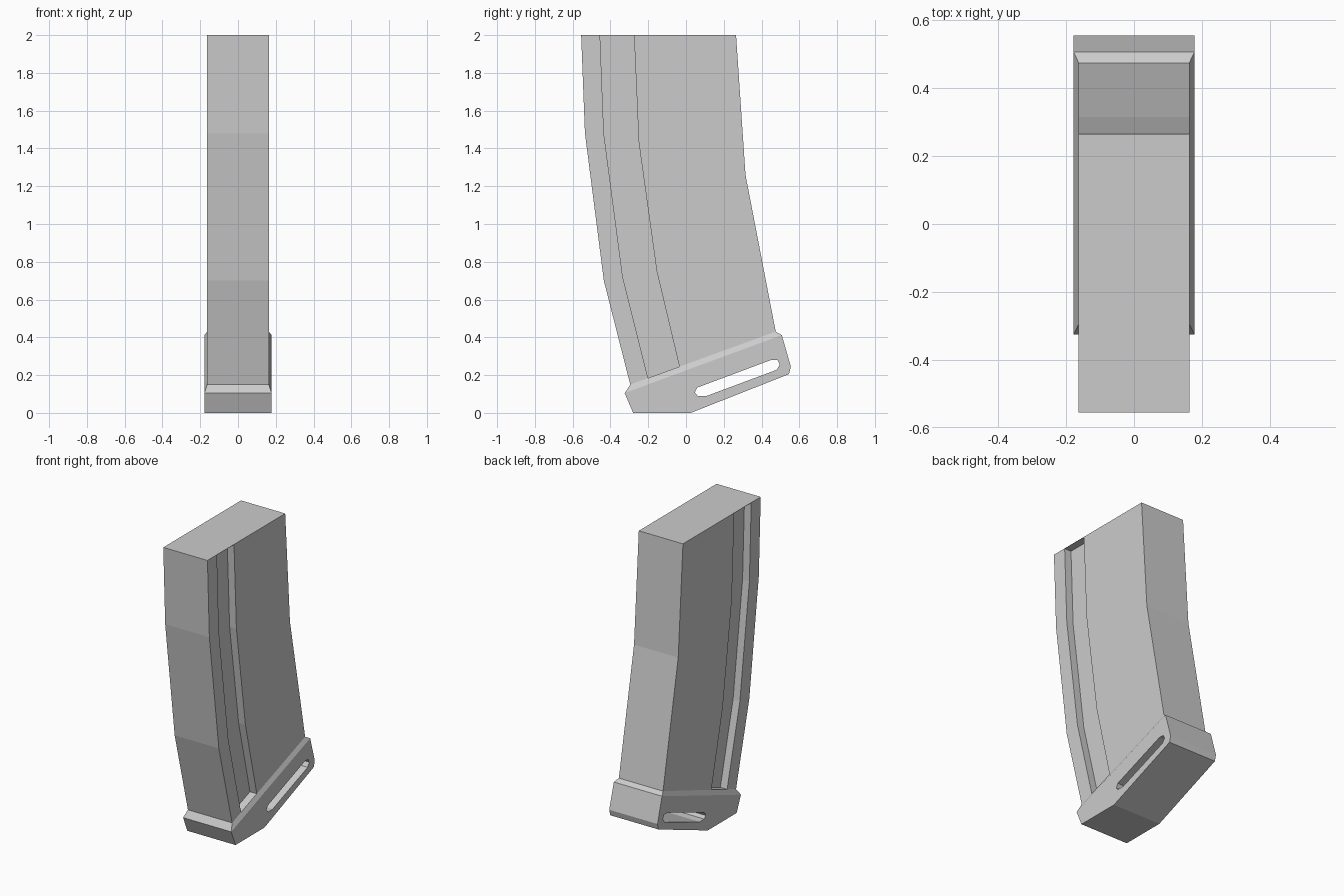
import bpy, bmesh

if "Cube" in bpy.data.objects:
    bpy.data.objects.remove(bpy.data.objects["Cube"])


def make_object(name, bm):
    bmesh.ops.recalc_face_normals(bm, faces=bm.faces[:])
    mesh = bpy.data.meshes.new(name)
    bm.to_mesh(mesh)
    bm.free()
    ob = bpy.data.objects.new(name, mesh)
    bpy.context.collection.objects.link(ob)
    return ob


def prism(name, profile, x0, x1):
    """Extrude a (y, z) profile along x."""
    bm = bmesh.new()
    a, b = [[bm.verts.new((x, y, z)) for y, z in profile] for x in (x0, x1)]
    bm.faces.new(a)
    bm.faces.new(b[::-1])
    n = len(profile)
    for i in range(n):
        j = (i + 1) % n
        bm.faces.new((a[i], b[i], b[j], a[j]))
    return make_object(name, bm)


def cut(target, cutter):
    cutter.hide_render = True
    mod = target.modifiers.new("cut", 'BOOLEAN')
    mod.operation = 'DIFFERENCE'
    mod.solver = 'EXACT'
    mod.object = cutter
    bpy.context.view_layer.objects.active = target
    bpy.ops.object.modifier_apply(modifier=mod.name)
    bpy.data.objects.remove(cutter)


BODY_W, BASE_W, GROOVE = 0.163, 0.178, 0.05

# Curved body
body = prism("curved_body", [
    (-0.555, 2.0), (-0.535, 1.48), (-0.435, 0.70), (-0.294, 0.145),
    (0.476, 0.425), (0.315, 1.26), (0.265, 2.0)], -BODY_W, BODY_W)

# Side grooves, closed by a thin lid at the top
groove = [(-0.455, 1.998), (-0.435, 1.48), (-0.335, 0.72), (-0.19, 0.14),
          (-0.015, 0.16), (-0.155, 0.75), (-0.25, 1.43), (-0.275, 1.998)]
for s in (-1, 1):
    cut(body, prism("groove_cutter", groove, s * (BODY_W - GROOVE), s * (BODY_W + 0.1)))

# Base plate with a chamfered upper rim
outer = [(-0.325, 0.105), (-0.28, 0.0), (0.025, 0.0),
         (0.545, 0.205), (0.555, 0.245), (0.507, 0.412)]
rim = [(-0.295, 0.15), (0.475, 0.43)]
bm = bmesh.new()
lo, hi = [[bm.verts.new((x, y, z)) for y, z in outer] for x in (-BASE_W, BASE_W)]
rl, rh = [[bm.verts.new((x, y, z)) for y, z in rim] for x in (-BODY_W, BODY_W)]
bm.faces.new(lo)
bm.faces.new(hi)
for i in range(len(outer) - 1):
    bm.faces.new((lo[i], hi[i], hi[i + 1], lo[i + 1]))
for side, r in ((lo, rl), (hi, rh)):
    bm.faces.new((side[0], side[-1], r[1], r[0]))
for i, k in ((0, 0), (-1, 1)):
    bm.faces.new((lo[i], hi[i], rh[k], rl[k]))
bm.faces.new((rl[0], rl[1], rh[1], rh[0]))
base = make_object("base_plate", bm)

# Slot through the base plate
slot = [(0.046, 0.108), (0.062, 0.09), (0.11, 0.09), (0.48, 0.228),
        (0.497, 0.256), (0.485, 0.28), (0.45, 0.28), (0.06, 0.134)]
cut(base, prism("slot_cutter", slot, -0.4, 0.4))
